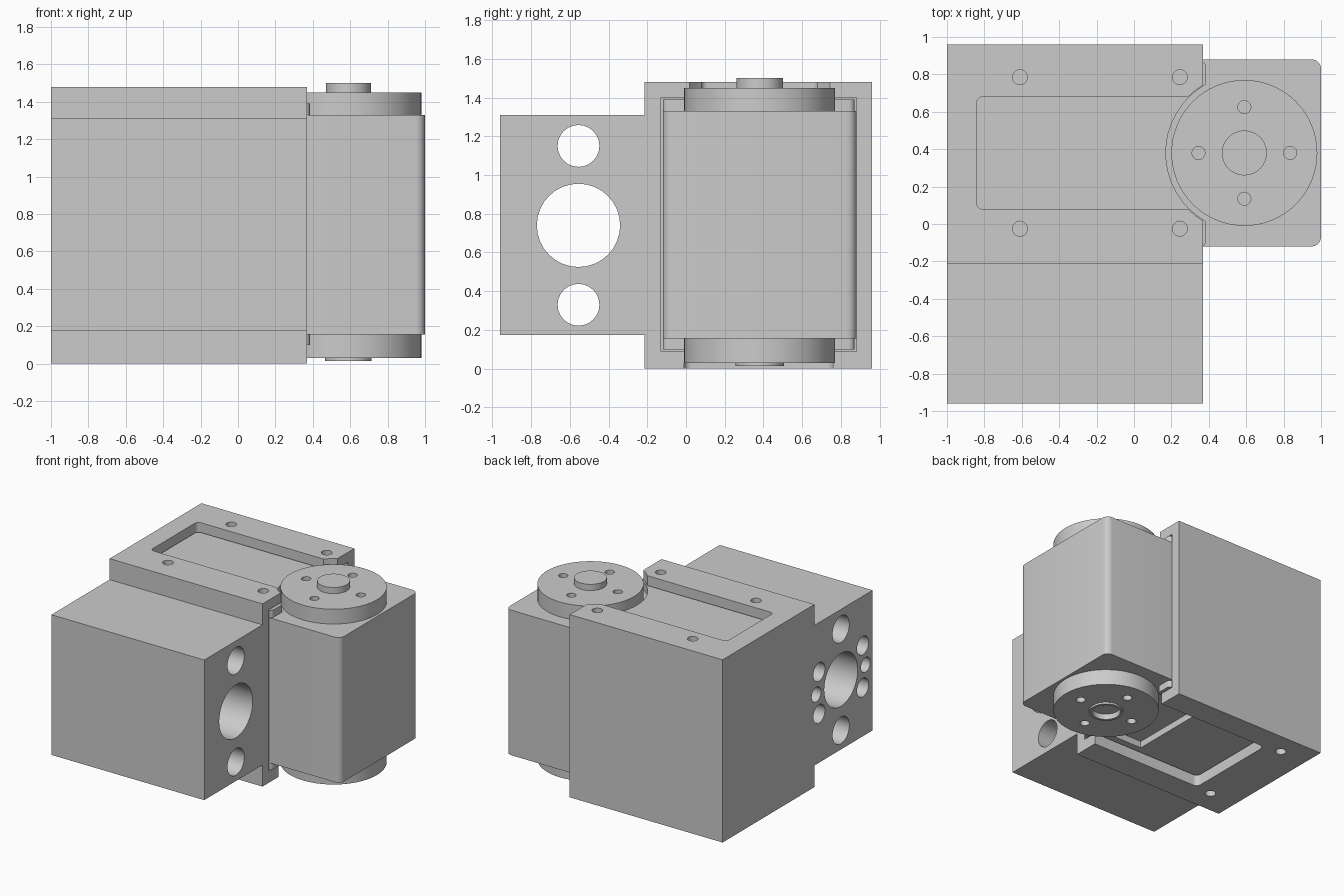
import bpy, bmesh, math
from mathutils import Matrix, Vector

cube = bpy.data.objects.get("Cube")
if cube:
    bpy.data.objects.remove(cube, do_unlink=True)

grey = bpy.data.materials.new("light_grey")
grey.use_nodes = True
grey.diffuse_color = (0.6, 0.6, 0.6, 1)
grey.node_tree.nodes["Principled BSDF"].inputs["Base Color"].default_value = (0.6, 0.6, 0.6, 1)


def make(name, bm):
    mesh = bpy.data.meshes.new(name)
    bm.to_mesh(mesh)
    bm.free()
    obj = bpy.data.objects.new(name, mesh)
    bpy.context.collection.objects.link(obj)
    mesh.materials.append(grey)
    return obj


def box(name, x, y, z, radius=0, side=None):
    """Box from ranges; rounds the upright edges, all or only on the +x side."""
    bm = bmesh.new()
    size = Vector((x[1] - x[0], y[1] - y[0], z[1] - z[0]))
    centre = Vector((sum(x), sum(y), sum(z))) / 2
    bmesh.ops.create_cube(bm, size=1, matrix=Matrix.Translation(centre) @ Matrix.Diagonal((*size, 1)))
    if radius:
        edges = [e for e in bm.edges
                 if abs(e.verts[0].co.z - e.verts[1].co.z) > 0.01
                 and (side is None or e.verts[0].co.x > centre.x)]
        bmesh.ops.bevel(bm, geom=edges, offset=radius, segments=5, profile=0.5, affect='EDGES')
    return make(name, bm)


def cylinder(name, centre, radius, length, axis='Z', top=None, sides=48):
    bm = bmesh.new()
    turn = Matrix.Rotation(math.pi / 2, 4, 'Y') if axis == 'X' else Matrix()
    bmesh.ops.create_cone(bm, cap_ends=True, segments=sides, radius1=radius,
                          radius2=radius if top is None else top, depth=length,
                          matrix=Matrix.Translation(centre) @ turn)
    return make(name, bm)


def cut(target, cutters):
    for c in cutters:
        c.hide_render = True
        mod = target.modifiers.new("cut", 'BOOLEAN')
        mod.object = c
        mod.solver = 'EXACT'
    # bake the cuts and drop the cutters
    bpy.context.view_layer.update()
    deps = bpy.context.evaluated_depsgraph_get()
    mesh = bpy.data.meshes.new_from_object(target.evaluated_get(deps))
    target.modifiers.clear()
    target.data = mesh
    for c in cutters:
        bpy.data.objects.remove(c, do_unlink=True)


def smooth(obj):
    bpy.ops.object.select_all(action='DESELECT')
    obj.select_set(True)
    bpy.context.view_layer.objects.active = obj
    bpy.ops.object.shade_smooth_by_angle(angle=math.radians(30))


AX, AY = 0.59, 0.38          # horn axis
HY, HZ = -0.555, 0.74        # centre of the side mounting holes

# Bracket: an L-shaped outline extruded along x
bm = bmesh.new()
outline = [(-0.96, 0.175), (-0.215, 0.175), (-0.215, 0), (0.96, 0),
           (0.96, 1.48), (-0.215, 1.48), (-0.215, 1.31), (-0.96, 1.31)]
face = bm.faces.new([bm.verts.new((-1, y, z)) for y, z in outline])
side = bmesh.ops.extrude_face_region(bm, geom=[face])["geom"]
bmesh.ops.translate(bm, vec=(1.37, 0, 0), verts=[v for v in side if isinstance(v, bmesh.types.BMVert)])
bmesh.ops.recalc_face_normals(bm, faces=bm.faces)
bracket = make("bracket", bm)

cutters = [
    box("cavity", (-0.91, 0.5), (-0.13, 0.88), (0.09, 1.4)),
    box("top_window", (-0.84, 0.32), (0.08, 0.68), (1.3, 1.6), 0.03),
    cylinder("top_horn_clearance", (AX, AY, 1.45), 0.425, 0.3),
    box("bottom_window", (-0.62, 0.5), (-0.01, 0.76), (-0.1, 0.2), 0.04),
    cylinder("main_bore", (-0.3, HY, HZ), 0.215, 2, 'X', sides=32),
]
for s in (-1, 1):
    cutters.append(cylinder("bolt_bore", (-0.3, HY, HZ + s * 0.41), 0.108, 2, 'X', sides=24))
    for dz in (-0.17, 0, 0.17):
        r = 0.075 if dz else 0.06
        dy = 0.28 if dz else 0.315
        cutters.append(cylinder("blind_hole", (-1, HY + s * dy, HZ + dz), r, 0.6, 'X', sides=20))
for y in (-0.025, 0.785):
    for x in (-0.61, 0.245):
        cutters.append(cylinder("top_screw_hole", (x, y, 1.48), 0.04, 0.3, sides=20))
    cutters.append(cylinder("bottom_screw_hole", (-0.76, y, 0), 0.04, 0.3, sides=20))
cut(bracket, cutters)
smooth(bracket)

# Motor housing: tall rear case, relieved around both horns, and the front body
case = box("rear_case", (-0.9, 0.385), (-0.12, 0.87), (0.1, 1.39), 0.03)
cut(case, [cylinder("upper_relief", (AX, AY, 1.43), 0.42, 0.2),
           cylinder("lower_relief", (AX, AY, 0.055), 0.42, 0.2),
           box("lower_slot", (-0.04, 0.6), (0.03, 0.73), (0, 0.154))])
smooth(case)
smooth(box("front_body", (0.1, 1), (-0.12, 0.88), (0.155, 1.33), 0.05, '+x'))


def horn(name, z0, z1):
    disc = cylinder(name, (AX, AY, (z0 + z1) / 2), 0.39, z1 - z0, sides=64)
    holes = []
    outer = z1 if z0 > 1 else z0
    for i in range(4):
        a = i * math.pi / 2
        holes.append(cylinder("pin_hole", (AX + 0.245 * math.cos(a), AY + 0.245 * math.sin(a), outer),
                              0.035, 0.12, sides=16))
    if outer == z0:
        holes.append(cylinder("centre_recess", (AX, AY, outer), 0.125, 0.1, sides=32))
    cut(disc, holes)
    smooth(disc)


# Upper and lower horns with their hubs
horn("upper_horn", 1.33, 1.45)
horn("lower_horn", 0.03, 0.155)
smooth(cylinder("upper_hub", (AX, AY, 1.46), 0.12, 0.08))
hub = cylinder("lower_hub", (AX, AY, 0.05), 0.125, 0.07)
cut(hub, [cylinder("hub_recess", (AX, AY, 0.01), 0.105, 0.1)])
smooth(hub)
